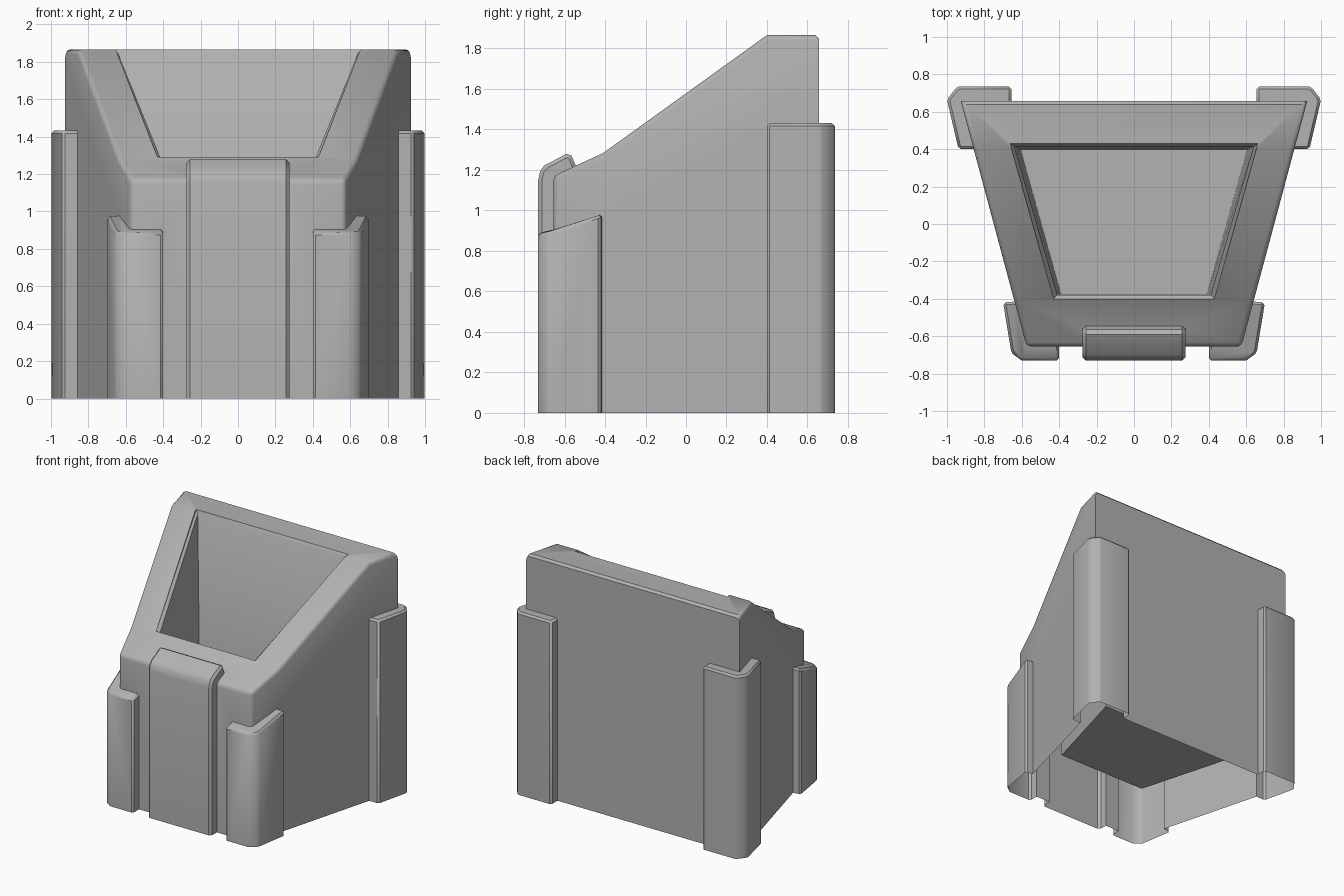
import bpy, bmesh, math

if "Cube" in bpy.data.objects:
    bpy.data.objects.remove(bpy.data.objects["Cube"])


def loft(name, rings, bevel=0.0, segments=1, keep=lambda a, b: True):
    """Closed solid through equal-length rings; sharp edges optionally bevelled."""
    bm = bmesh.new()
    loops = [[bm.verts.new(p) for p in ring] for ring in rings]
    n = len(loops[0])
    for a, b in zip(loops, loops[1:]):
        for i in range(n):
            j = (i + 1) % n
            bm.faces.new((a[i], a[j], b[j], b[i]))
    bm.faces.new(loops[0])
    bm.faces.new(loops[-1])
    bmesh.ops.recalc_face_normals(bm, faces=bm.faces[:])
    if bevel:
        edges = [e for e in bm.edges
                 if e.calc_face_angle(0) > math.radians(55)
                 and max(v.co.z for v in e.verts) > 0
                 and keep(e.verts[0].co, e.verts[1].co)]
        bmesh.ops.bevel(bm, geom=edges, offset=bevel, segments=segments,
                        profile=0.5, affect='EDGES', clamp_overlap=True)
    me = bpy.data.meshes.new(name)
    bm.to_mesh(me)
    bm.free()
    ob = bpy.data.objects.new(name, me)
    bpy.context.collection.objects.link(ob)
    ob.data.materials.append(grey)
    return ob


def combine(target, tool, operation):
    """Apply a boolean and remove the tool object."""
    bpy.context.view_layer.objects.active = target
    mod = target.modifiers.new("bool", 'BOOLEAN')
    mod.operation = operation
    mod.solver = 'EXACT'
    mod.object = tool
    bpy.ops.object.modifier_apply(modifier=mod.name)
    bpy.data.objects.remove(tool)


# Mid grey plastic
grey = bpy.data.materials.new("mid_grey")
grey.diffuse_color = (0.444, 0.444, 0.444, 1)
grey.use_nodes = True
grey.node_tree.nodes["Principled BSDF"].inputs["Base Color"].default_value = grey.diffuse_color


# Tapered body: side profile (y, z), half width grows toward the back
def half_width(y):
    return 0.75 + 0.268 * y


profile = [(-0.655, -0.1), (-0.655, 1.17), (-0.41, 1.283), (0.40, 1.866),
           (0.64, 1.866), (0.657, 1.849), (0.657, -0.1)]
body = loft("container_body",
            [[(s * half_width(y), y, z) for y, z in profile] for s in (-1, 1)],
            0.025, 3,
            lambda a, b: not (min(a.y, b.y) > 0.65 and abs(a.z - b.z) > 0.5))

# Front centre strap, wrapping over the front lip
strap = [(-0.73, -0.2), (-0.73, 1.15), (-0.72, 1.195), (-0.70, 1.222), (-0.59, 1.28),
         (-0.565, 1.27), (-0.54, 1.21), (-0.54, -0.2)]
combine(body, loft("front_strap", [[(s * 0.275, y, z) for y, z in strap]
                                   for s in (-1, 1)], 0.018), 'UNION')

# Corner guards: footprint (x, y) and a height that may rise with y
rear = [(0.655, 0.735), (0.935, 0.735), (0.952, 0.727), (0.992, 0.676), (0.998, 0.655),
        (0.938, 0.40), (0.81, 0.40), (0.865, 0.61), (0.655, 0.61)]
front = [(0.40, -0.73), (0.60, -0.73), (0.648, -0.695), (0.658, -0.675),
         (0.70, -0.42), (0.59, -0.41), (0.54, -0.61), (0.40, -0.61)]
for s in (-1, 1):
    for name, foot, top in (("rear_guard", rear, lambda y: 1.432),
                            ("front_guard", front,
                             lambda y: 0.888 + 0.34 * max(0, y + 0.69))):
        rings = [[(s * x, y, -0.2) for x, y in foot],
                 [(s * x, y, top(y)) for x, y in foot]]
        combine(body, loft(name, rings, 0.014), 'UNION')


# Cup opening with a small chamfered rim
def cup_ring(front_w, front_y, front_z, back_w, back_y, back_z):
    return [(-front_w, front_y, front_z), (front_w, front_y, front_z),
            (back_w, back_y, back_z), (-back_w, back_y, back_z)]


cup = loft("cup_cutter", [cup_ring(0.39, -0.375, 0.237, 0.605, 0.395, 0.237),
                          cup_ring(0.41, -0.38, 1.276, 0.64, 0.415, 1.843),
                          cup_ring(0.43, -0.40, 1.288, 0.662, 0.43, 1.866),
                          cup_ring(0.43, -0.40, 1.6, 0.662, 0.43, 2.2)])
combine(body, cup, 'DIFFERENCE')

# Trim at the ground, leaving the underside open
bm = bmesh.new()
bm.from_mesh(body.data)
bmesh.ops.bisect_plane(bm, geom=bm.verts[:] + bm.edges[:] + bm.faces[:],
                       plane_co=(0, 0, 0), plane_no=(0, 0, 1), clear_inner=True)
bm.to_mesh(body.data)
bm.free()

bpy.ops.object.select_all(action='DESELECT')
body.select_set(True)
bpy.context.view_layer.objects.active = body
bpy.ops.object.shade_smooth_by_angle(angle=math.radians(38))
